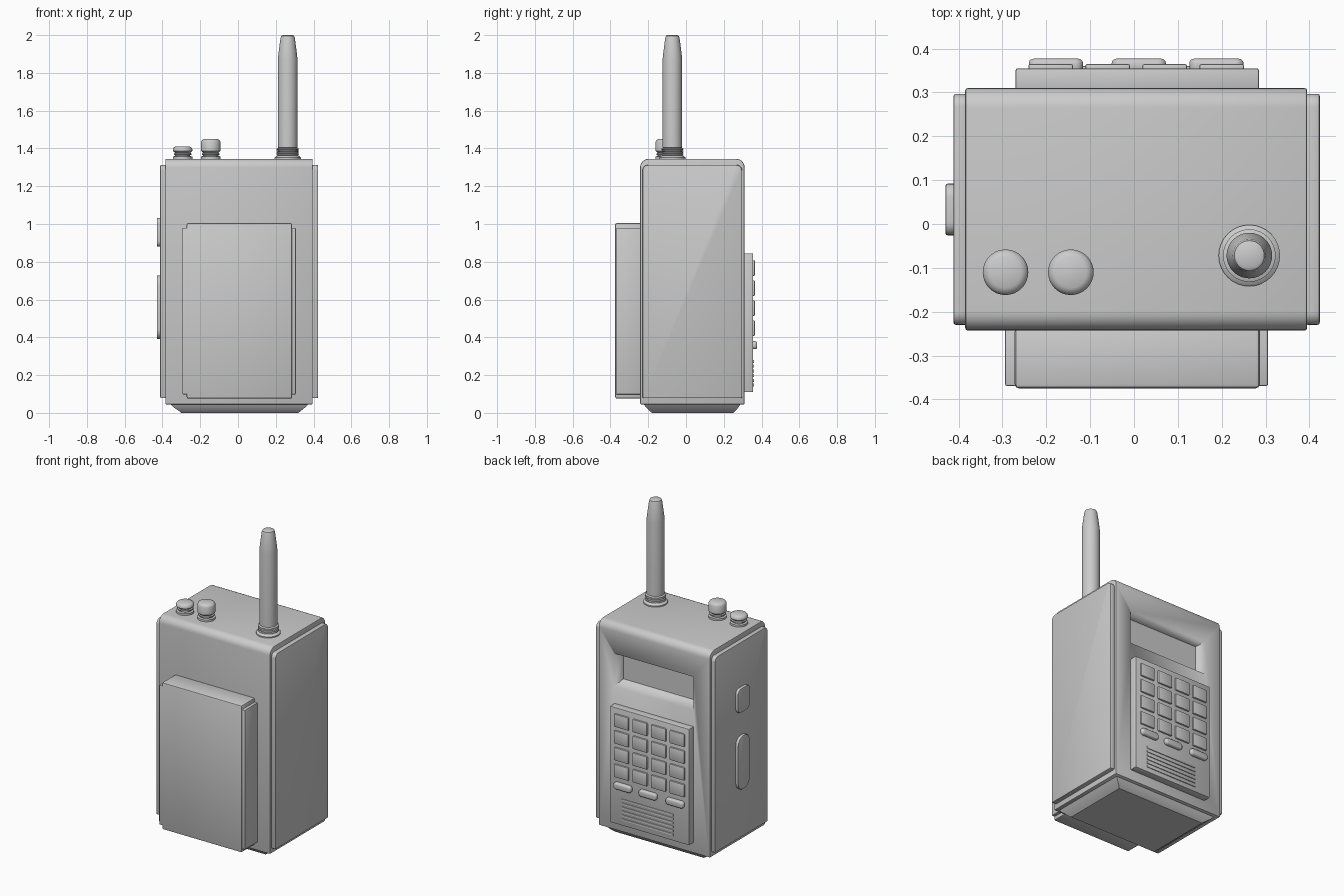
import bpy, bmesh, math
from mathutils import Vector

if "Cube" in bpy.data.objects:
    bpy.data.objects.remove(bpy.data.objects["Cube"])


def finish(name, bm):
    bmesh.ops.recalc_face_normals(bm, faces=bm.faces)
    me = bpy.data.meshes.new(name)
    bm.to_mesh(me)
    bm.free()
    ob = bpy.data.objects.new(name, me)
    bpy.context.collection.objects.link(ob)
    bpy.ops.object.select_all(action='DESELECT')
    bpy.context.view_layer.objects.active = ob
    ob.select_set(True)
    bpy.ops.object.shade_smooth_by_angle(angle=math.radians(35))
    return ob


def box(name, x, y, z, bevel=0.0, axis=None, radius=0.0, keep=None, segs=2):
    """Box from ranges; edges along `axis` get `radius`, then all sharp edges get `bevel`."""
    bm = bmesh.new()
    bmesh.ops.create_cube(bm, size=1)
    for v in bm.verts:
        v.co = Vector([r[0] if c < 0 else r[1] for c, r in zip(v.co, (x, y, z))])
    if radius:
        es = [e for e in bm.edges
              if abs((e.verts[0].co - e.verts[1].co).normalized()[axis]) > 0.9
              and (keep is None or keep((e.verts[0].co + e.verts[1].co) / 2))]
        bmesh.ops.bevel(bm, geom=es, offset=radius, segments=6, profile=0.5, affect='EDGES')
    if bevel:
        es = [e for e in bm.edges if e.calc_face_angle(0) > math.radians(40)]
        bmesh.ops.bevel(bm, geom=es, offset=bevel, segments=segs, profile=0.5, affect='EDGES')
    return finish(name, bm)


def frustum(name, rings):
    """Stack of rectangular rings, each given as four corner points."""
    bm = bmesh.new()
    vs = [[bm.verts.new(p) for p in ring] for ring in rings]
    bm.faces.new(vs[0])
    bm.faces.new(vs[-1])
    for a, b in zip(vs, vs[1:]):
        for i in range(4):
            bm.faces.new((a[i], a[(i + 1) % 4], b[(i + 1) % 4], b[i]))
    return finish(name, bm)


def lathe(name, cx, cy, profile, n=32):
    bm = bmesh.new()
    rings = [[bm.verts.new((cx + r * math.cos(i * math.tau / n),
                            cy + r * math.sin(i * math.tau / n), z)) for i in range(n)]
             for r, z in profile]
    bm.faces.new(rings[0])
    bm.faces.new(rings[-1])
    for a, b in zip(rings, rings[1:]):
        for i in range(n):
            j = (i + 1) % n
            bm.faces.new((a[i], a[j], b[j], b[i]))
    return finish(name, bm)


def rect_z(x0, x1, y0, y1, z):
    return [(x0, y0, z), (x1, y0, z), (x1, y1, z), (x0, y1, z)]


def rect_y(x0, x1, z0, z1, y):
    return [(x0, y, z0), (x1, y, z0), (x1, y, z1), (x0, y, z1)]


# Main case with rounded top front and back edges
case = box("case", (-0.385, 0.395), (-0.243, 0.31), (0.045, 1.345), 0.006,
           0, 0.045, lambda c: c.z > 1)

# Sunken display window
cutter = frustum("display_cutter", [rect_y(-0.27, 0.285, 0.95, 1.16, 0.31),
                                    rect_y(-0.245, 0.26, 0.985, 1.145, 0.255)])
for v in cutter.data.vertices:
    if v.co.y > 0.3:
        v.co.y = 0.3101
cutter.hide_render = True
mod = case.modifiers.new("display_recess", 'BOOLEAN')
mod.operation = 'DIFFERENCE'
mod.solver = 'EXACT'
mod.object = cutter
bpy.context.view_layer.objects.active = case
bpy.ops.object.modifier_apply(modifier=mod.name)
bpy.data.objects.remove(cutter)

# Side panels
for side, xr in (("left", (-0.412, -0.38)), ("right", (0.39, 0.424))):
    box(side + "_panel", xr, (-0.23, 0.297), (0.078, 1.313), 0.006,
        0, 0.03, lambda c: c.z > 1)

# Tapered foot
frustum("foot", [rect_z(-0.30, 0.32, -0.18, 0.25, 0.0),
                 rect_z(-0.31, 0.33, -0.19, 0.26, 0.008),
                 rect_z(-0.345, 0.36, -0.215, 0.28, 0.032),
                 rect_z(-0.36, 0.375, -0.225, 0.29, 0.05)])

# Battery pack with narrower side strips
box("battery_pack", (-0.272, 0.287), (-0.375, -0.235), (0.075, 1.005), 0.01)
box("battery_sides", (-0.294, 0.306), (-0.369, -0.235), (0.098, 0.98), 0.004)

# Keypad plate and keys
box("keypad_plate", (-0.27, 0.285), (0.30, 0.355), (0.11, 0.845), 0.005)
for row in range(4):
    for col in range(4):
        cx, cz = -0.19 + 0.13 * col, 0.767 - 0.106 * row
        box(f"key_{row}_{col}", (cx - 0.051, cx + 0.051), (0.345, 0.365),
            (cz - 0.041, cz + 0.041), 0.005)

# Function buttons below the keys
for i, cx in enumerate((-0.178, 0.011, 0.188)):
    box(f"function_button_{i}", (cx - 0.062, cx + 0.062), (0.345, 0.377),
        (0.337, 0.38), 0.011, 1, 0.018, None, 3)

# Speaker ribs
for i in range(6):
    z = 0.147 + 0.025 * i
    box(f"speaker_rib_{i}", (-0.16, 0.20), (0.35, 0.36), (z - 0.008, z + 0.008), 0.003)

# Side push buttons
box("side_button_small", (-0.43, -0.40), (-0.026, 0.092), (0.88, 1.032), 0.005, 0, 0.03)
box("side_button_long", (-0.43, -0.40), (-0.026, 0.092), (0.39, 0.728), 0.005, 0, 0.052)

# Top knobs
for name, cx, top in (("channel_knob", -0.293, 1.411), ("volume_knob", -0.144, 1.45)):
    r = 0.052
    lathe(name, cx, -0.11, [
        (r, 1.34), (r, 1.357), (0.04, 1.36), (0.04, 1.365), (0.047, 1.367), (0.047, 1.373),
        (0.04, 1.376), (0.044, 1.38), (r, 1.387), (r, top - 0.016),
        (0.047, top - 0.006), (0.036, top)])

# Antenna with threaded base
threads = [(r, 1.362 + 0.01 * i + d) for i in range(4)
           for r, d in ((0.053, 0), (0.06, 0.003), (0.06, 0.006), (0.053, 0.009))]
lathe("antenna", 0.263, -0.072,
      [(0.07, 1.34), (0.07, 1.352), (0.063, 1.358)] + threads +
      [(0.045, 1.402), (0.052, 1.404), (0.052, 1.87), (0.049, 1.90), (0.038, 1.985),
       (0.034, 1.996), (0.027, 2.0)])
